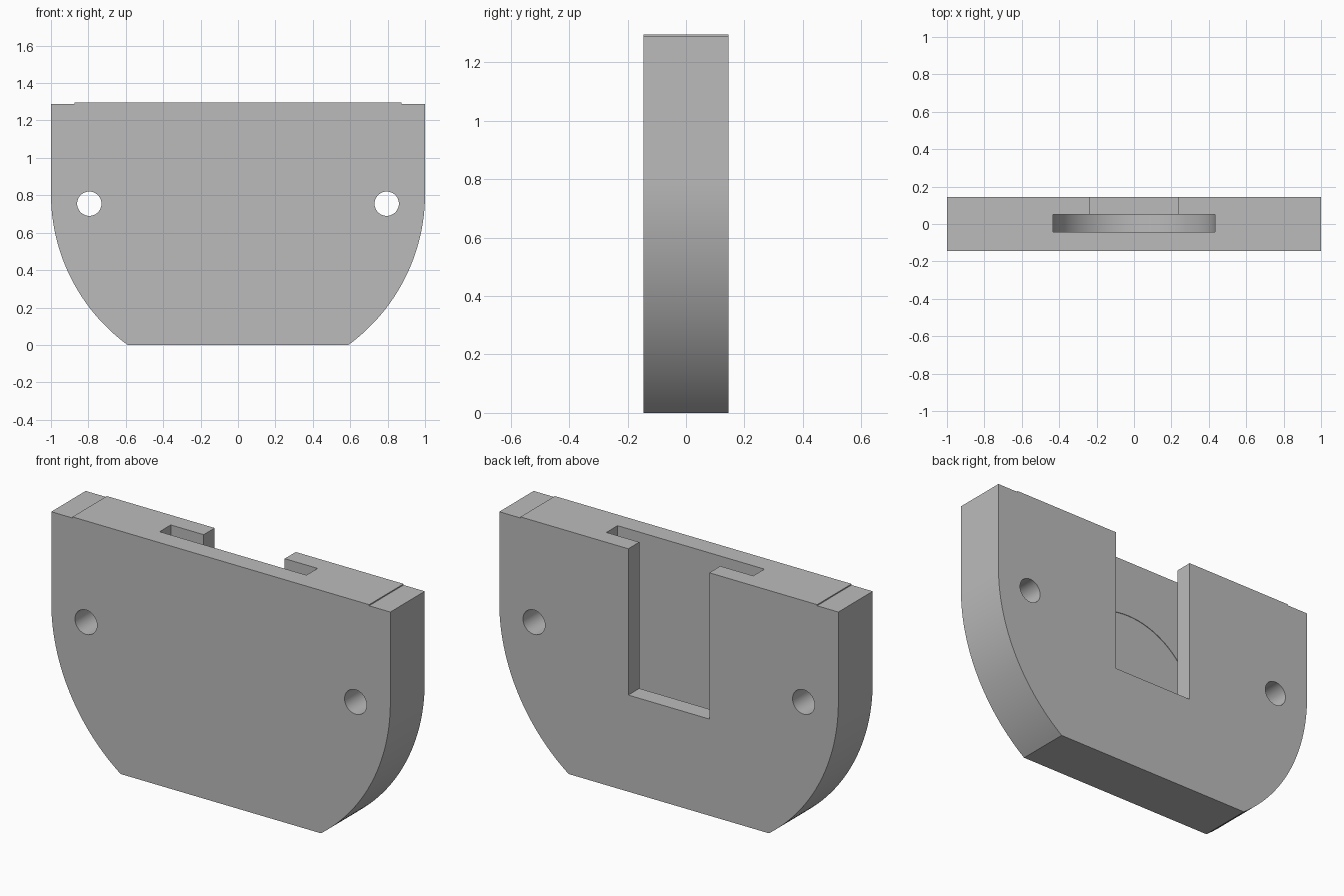
import bpy, bmesh
from math import pi, cos, sin, acos, asin

cube = bpy.data.objects.get("Cube")
if cube:
    bpy.data.objects.remove(cube, do_unlink=True)

HALF_DEPTH = 0.145
TOP, SHOULDER = 1.295, 1.289
SLOT_FRONT, SLOT_BACK = -0.042, 0.052

grey = bpy.data.materials.new("plain grey")
grey.use_nodes = True
colour = (0.5, 0.5, 0.5, 1)
grey.diffuse_color = colour
grey.node_tree.nodes["Principled BSDF"].inputs["Base Color"].default_value = colour


def arc(cx, cz, r, start, end, steps):
    return [(cx + r * cos(start + (end - start) * i / steps),
             cz + r * sin(start + (end - start) * i / steps)) for i in range(steps + 1)]


def box(x, low, high):
    return [(-x, low), (x, low), (x, high), (-x, high)]


def extrude(name, profile, front, back):
    """Extrude an (x, z) profile from y = front to y = back."""
    bm = bmesh.new()
    face = bm.faces.new([bm.verts.new((x, front, z)) for x, z in profile])
    new = bmesh.ops.extrude_face_region(bm, geom=[face])["geom"]
    verts = [v for v in new if isinstance(v, bmesh.types.BMVert)]
    bmesh.ops.translate(bm, verts=verts, vec=(0, back - front, 0))
    bmesh.ops.recalc_face_normals(bm, faces=bm.faces)
    mesh = bpy.data.meshes.new(name)
    bm.to_mesh(mesh)
    bm.free()
    obj = bpy.data.objects.new(name, mesh)
    bpy.context.collection.objects.link(obj)
    mesh.materials.append(grey)
    return obj


# Body: straight shoulders, round lower sides, flat foot, slightly raised top
centre = 0.807
drop = asin(centre)
right = arc(0, centre, 1, -drop, 0, 40) + [(1, SHOULDER), (0.875, SHOULDER), (0.875, TOP)]
body = extrude("holder_body", right + [(-x, z) for x, z in reversed(right)],
               -HALF_DEPTH, HALF_DEPTH)

# Cutters: round-bottomed slot, disc recess, rear opening, two through holes
radius, disc_z = 0.433, 0.555
slot = [(-radius, 1.5)] + arc(0, disc_z, radius, pi, 2 * pi, 48) + [(radius, 1.5)]
cutters = [
    extrude("slot_cutter", slot, SLOT_FRONT, SLOT_BACK),
    extrude("disc_cutter", arc(0, disc_z, radius - 0.001, 0, 2 * pi, 96)[:-1],
            SLOT_FRONT - 0.003, SLOT_BACK - 0.01),
    extrude("opening_cutter", box(0.239, 0.515, 1.6), SLOT_BACK - 0.02, 0.3),
]
for side in (-1, 1):
    hole = arc(side * 0.795, 0.755, 0.065, 0, 2 * pi, 48)[:-1]
    cutters.append(extrude("hole_cutter", hole, -0.3, 0.3))

bpy.ops.object.select_all(action="DESELECT")
body.select_set(True)
bpy.context.view_layer.objects.active = body
for cutter in cutters:
    cutter.hide_render = True
    mod = body.modifiers.new(cutter.name, "BOOLEAN")
    mod.operation, mod.solver, mod.object = "DIFFERENCE", "EXACT", cutter
    bpy.ops.object.modifier_apply(modifier=mod.name)
for cutter in cutters:
    bpy.data.objects.remove(cutter, do_unlink=True)

bpy.ops.object.shade_smooth_by_angle(angle=pi / 6)
